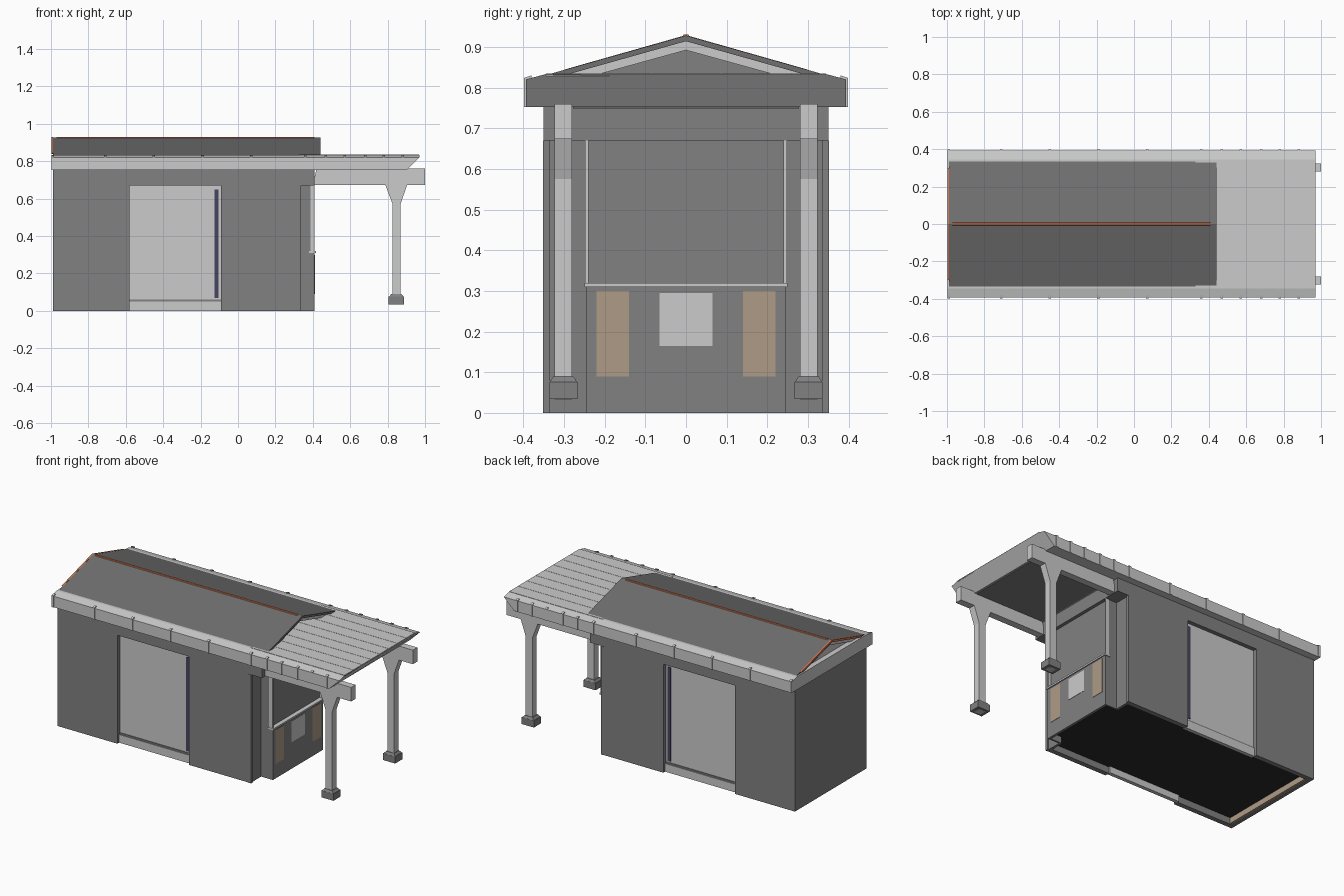
import bpy, bmesh


def material(name, r, g, b):
    m = bpy.data.materials.new(name)
    m.diffuse_color = (r, g, b, 1)
    return m


DARK = material("dark_grey", 0.22, 0.22, 0.22)
ROOF = material("roof_grey", 0.16, 0.16, 0.16)
BLACK = material("floor_black", 0.025, 0.025, 0.025)
ORANGE = material("orange_trim", 0.6, 0.17, 0.08)
TAN = material("tan_panel", 0.42, 0.33, 0.24)
NAVY = material("navy_strip", 0.06, 0.06, 0.12)


def prism(name, pts, axis, a0, a1, mat=None):
    """Extrude a 2D profile from a0 to a1. axis x: pts are (y,z); axis y: pts are (x,z)."""
    bm = bmesh.new()
    put = (lambda p, a: (a, p[0], p[1])) if axis == "x" else (lambda p, a: (p[0], a, p[1]))
    lo = [bm.verts.new(put(p, a0)) for p in pts]
    hi = [bm.verts.new(put(p, a1)) for p in pts]
    bm.faces.new(lo)
    bm.faces.new(hi[::-1])
    n = len(pts)
    for i in range(n):
        bm.faces.new((lo[i], hi[i], hi[(i + 1) % n], lo[(i + 1) % n]))
    bmesh.ops.recalc_face_normals(bm, faces=bm.faces)
    me = bpy.data.meshes.new(name)
    bm.to_mesh(me)
    bm.free()
    ob = bpy.data.objects.new(name, me)
    bpy.context.collection.objects.link(ob)
    if mat:
        me.materials.append(mat)
    return ob


def box(name, x0, x1, y0, y1, z0, z1, mat=None):
    return prism(name, [(y0, z0), (y1, z0), (y1, z1), (y0, z1)], "x", x0, x1, mat)


def flip(pts, s):
    return [(s * y, z) for y, z in pts]


# Floor, back wall, front wall around the serving bay
box("floor_bay", 0.32, 0.396, -0.236, 0.236, 0.04, 0.05, BLACK)
box("floor_main", -0.97, 0.32, -0.322, 0.322, 0.04, 0.05, BLACK)
box("back_wall", -0.99, -0.97, -0.35, 0.35, 0, 0.757, DARK)
box("back_sill", -0.97, -0.955, -0.32, 0.32, 0.005, 0.04, TAN)
box("bay_header", 0.30, 0.41, -0.35, 0.35, 0.67, 0.757, DARK)
box("bay_lower_front", 0.395, 0.41, -0.245, 0.245, 0, 0.31, DARK)
box("bay_shutter", 0.375, 0.39, -0.24, 0.24, 0.32, 0.67, DARK)
box("counter", 0.38, 0.417, -0.25, 0.25, 0.31, 0.32)
box("centre_panel", 0.409, 0.412, -0.065, 0.065, 0.165, 0.295)

for s in (-1, 1):
    side = "left" if s > 0 else "right"

    def sbox(name, x0, x1, y0, y1, z0, z1, mat=None):
        a, b = sorted((s * y0, s * y1))
        return box(f"{name}_{side}", x0, x1, a, b, z0, z1, mat)

    # Side walls with door opening
    sbox("wall_rear", -0.97, -0.58, 0.32, 0.35, 0, 0.757, DARK)
    sbox("wall_front", -0.09, 0.32, 0.32, 0.35, 0, 0.757, DARK)
    sbox("door_lintel", -0.58, -0.09, 0.32, 0.35, 0.67, 0.757, DARK)
    sbox("door", -0.58, -0.09, 0.31, 0.325, 0.05, 0.67)
    sbox("door_threshold", -0.58, -0.09, 0.31, 0.333, 0, 0.05)
    sbox("door_bottom_rail", -0.58, -0.09, 0.32, 0.329, 0.05, 0.06, DARK)
    sbox("door_strip", -0.125, -0.105, 0.32, 0.33, 0.07, 0.65, NAVY)

    # Front corner post, return wall, bay side and window frame
    sbox("corner_post", 0.315, 0.336, 0.335, 0.352, 0, 0.67, DARK)
    sbox("front_return", 0.315, 0.33, 0.24, 0.335, 0, 0.67, DARK)
    sbox("bay_side", 0.32, 0.41, 0.235, 0.245, 0, 0.31, DARK)
    sbox("bay_side_upper", 0.32, 0.39, 0.235, 0.245, 0.31, 0.67, DARK)
    sbox("bay_frame", 0.387, 0.41, 0.24, 0.248, 0.32, 0.67)
    sbox("poster", 0.409, 0.412, 0.14, 0.22, 0.09, 0.30, TAN)

    # Porch beam and flared post on a stepped base
    y0, y1 = s * 0.28, s * 0.323
    prism(f"porch_beam_{side}", [(0.40, 0.673), (1.0, 0.673), (1.0, 0.76), (0.42, 0.76)], "y", y0, y1)
    prism(f"porch_post_{side}",
          [(0.825, 0.033), (0.87, 0.033), (0.87, 0.575), (0.905, 0.675), (0.787, 0.675), (0.825, 0.575)],
          "y", y0, y1)
    sbox("post_base", 0.805, 0.888, 0.267, 0.336, 0.034, 0.076, DARK)
    cap = prism(f"post_base_cap_{side}", [(0.808, 0.076), (0.885, 0.076), (0.874, 0.089), (0.819, 0.089)],
                "y", s * 0.268, s * 0.335, DARK)
    for v in cap.data.vertices:
        if v.co.z > 0.08:
            v.co.y = s * 0.3015 + (v.co.y - s * 0.3015) * 0.75

    # Pitched roof panel, gable boards and rear rake trim
    prism(f"roof_panel_{side}", flip([(0, 0.928), (0.333, 0.834), (0.285, 0.834), (0, 0.914)], s),
          "x", -0.99, 0.44, ROOF)
    for nm, x0, x1 in (("front", 0.40, 0.425), ("rear", -0.98, -0.965)):
        prism(f"gable_board_{nm}_{side}",
              flip([(0, 0.914), (0.285, 0.834), (0.21, 0.834), (0, 0.892)], s), "x", x0, x1)
    prism(f"rake_trim_{side}", flip([(0, 0.929), (0.30, 0.844), (0.28, 0.838), (0, 0.915)], s),
          "x", -0.998, -0.988, ORANGE)

    # Ribs clipped over the eaves
    rib = [(0.39, 0.752), (0.398, 0.752), (0.398, 0.824), (0.38, 0.83), (0.38, 0.82), (0.39, 0.817)]
    for i, x in enumerate((-0.99, -0.71, -0.45, -0.19, 0.07, 0.36, 0.47, 0.57, 0.68, 0.78, 0.88)):
        prism(f"eave_rib_{side}_{i}", flip(rib, s), "x", x - 0.007, x + 0.007)

# Gable infills and ridge strip
tri = [(-0.30, 0.83), (0.30, 0.83), (0, 0.916)]
prism("gable_infill_front", tri, "x", 0.30, 0.32, DARK)
prism("gable_infill_rear", tri, "x", -0.965, -0.95)
prism("ridge_strip", [(-0.01, 0.923), (0.01, 0.923), (0.006, 0.93), (-0.006, 0.93)],
      "x", -0.97, 0.41, ORANGE)

# Flat roof slab with sloped eaves and a raked front end
slab = prism("roof_slab", [(-0.394, 0.752), (0.394, 0.752), (0.394, 0.82), (0.345, 0.833),
                           (-0.345, 0.833), (-0.394, 0.82)], "x", -0.998, 0.97)
for v in slab.data.vertices:
    if v.co.x > 0 and v.co.z < 0.8:
        v.co.x = 0.90
box("porch_ceiling", 0.42, 0.89, -0.278, 0.278, 0.749, 0.754, DARK)

# Porch roof planks
N = 8
w = 0.69 / N
for i in range(N):
    y = -0.345 + i * w
    box(f"porch_plank_{i}", 0.33, 0.969, y + 0.001, y + w - 0.001, 0.829, 0.835)
